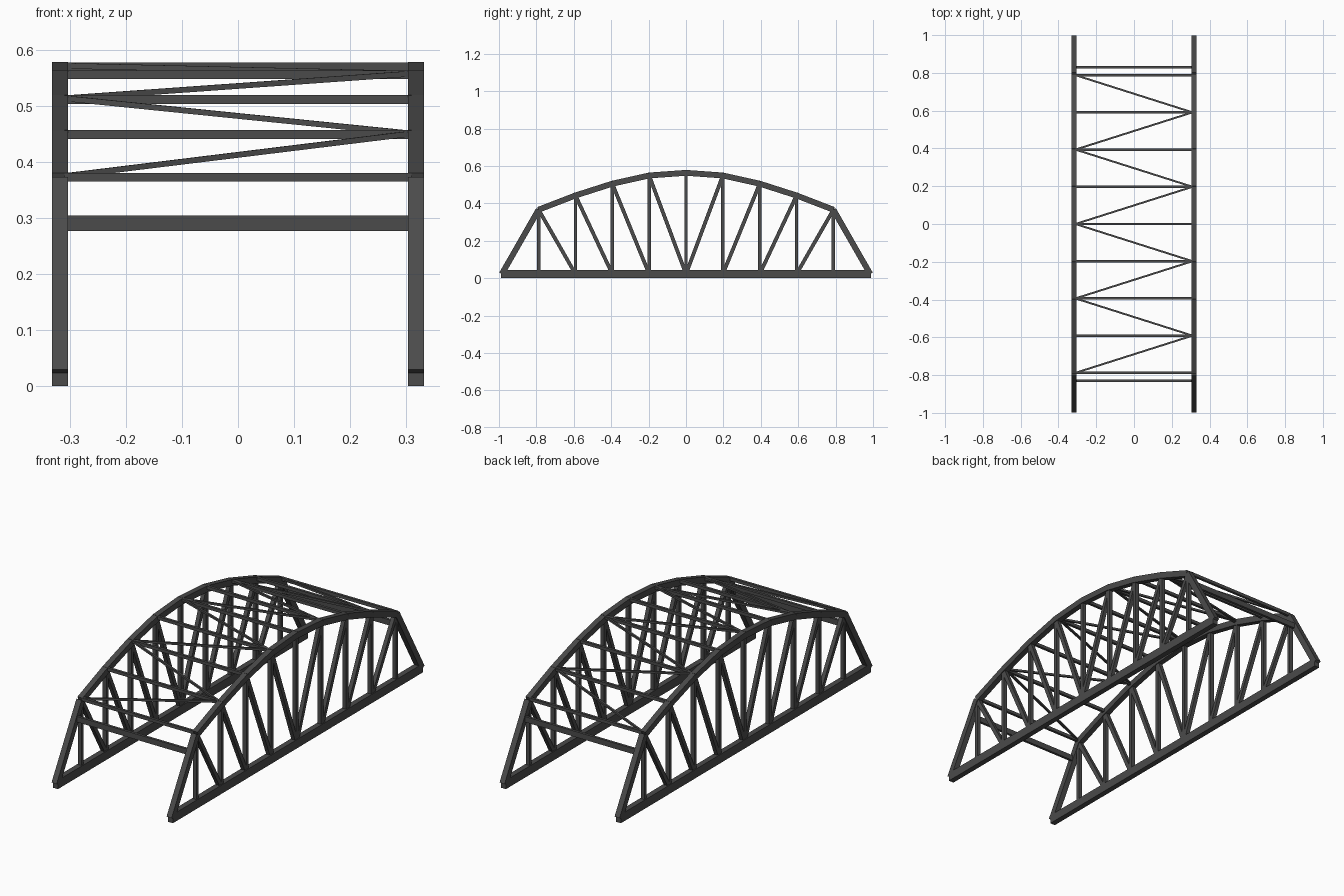
import bpy
import bmesh
from mathutils import Vector, Matrix

if "Cube" in bpy.data.objects:
    bpy.data.objects.remove(bpy.data.objects["Cube"])

steel = bpy.data.materials.new("dark grey steel")
steel.diffuse_color = (0.07, 0.07, 0.07, 1)
steel.use_nodes = True
steel.node_tree.nodes["Principled BSDF"].inputs["Base Color"].default_value = steel.diffuse_color

TRUSS_X = 0.318          # centre of each side truss
PANEL = 0.197            # spacing of the truss nodes
RISE = [0.563, 0.549, 0.505, 0.442, 0.366]   # top chord height, middle to end
BASE = 0.022             # bottom chord centre height


def beam(bm, a, b, width, depth):
    """Square-ended bar from a to b; width is sideways, depth is upright."""
    a, b = Vector(a), Vector(b)
    d = (b - a).normalized()
    side = Vector((1, 0, 0)) if abs(d.x) < 1e-4 else d.cross(Vector((0, 0, 1))).normalized()
    up = side.cross(d)
    rot = Matrix((side, d, up)).transposed().to_4x4()
    size = Matrix.Diagonal((width, (b - a).length, depth, 1))
    bmesh.ops.create_cube(bm, size=1, matrix=Matrix.Translation((a + b) / 2) @ rot @ size)


def part(name, bars):
    bm = bmesh.new()
    for bar in bars:
        beam(bm, *bar)
    bmesh.ops.recalc_face_normals(bm, faces=bm.faces)
    mesh = bpy.data.meshes.new(name)
    bm.to_mesh(mesh)
    bm.free()
    mesh.materials.append(steel)
    bpy.context.collection.objects.link(bpy.data.objects.new(name, mesh))


def top(x, i):
    return (x, i * PANEL, RISE[abs(i)])


def foot(x, i):
    return (x, i * PANEL, BASE)


# Side trusses
for label, x in (("left", -TRUSS_X), ("right", TRUSS_X)):
    part(label + "_bottom_chord", [((x, -0.988, BASE), (x, 0.988, BASE), 0.028, 0.044)])
    part(label + "_top_chord", [(top(x, i), top(x, i + 1), 0.028, 0.031) for i in range(-4, 4)])
    part(label + "_end_posts", [(foot(x, 5 * s), top(x, 4 * s), 0.028, 0.031) for s in (-1, 1)])
    part(label + "_verticals", [(foot(x, i), top(x, i), 0.02, 0.018) for i in range(-4, 5)])
    part(label + "_diagonals", [(top(x, i * s), foot(x, (i - 1) * s), 0.02, 0.02)
                                for i in range(1, 5) for s in (-1, 1)])

# Cross struts between the top chords
IN = 0.31
part("top_struts", [((-IN, i * PANEL, RISE[abs(i)] + 0.007),
                     (IN, i * PANEL, RISE[abs(i)] + 0.007), 0.013, 0.016) for i in range(-4, 5)])

# Zigzag bracing, on the left at even nodes and on the right at odd nodes
zig = [Vector(((-IN if i % 2 == 0 else IN), i * PANEL, RISE[abs(i)] + 0.009)) for i in range(-4, 5)]
part("top_bracing", [(p, q, 0.01, 0.01) for p, q in zip(zig, zig[1:])])

# Portal beams between the end posts
part("portal_beams", [((-IN, s * 0.83, 0.291), (IN, s * 0.83, 0.291), 0.013, 0.028) for s in (-1, 1)])
